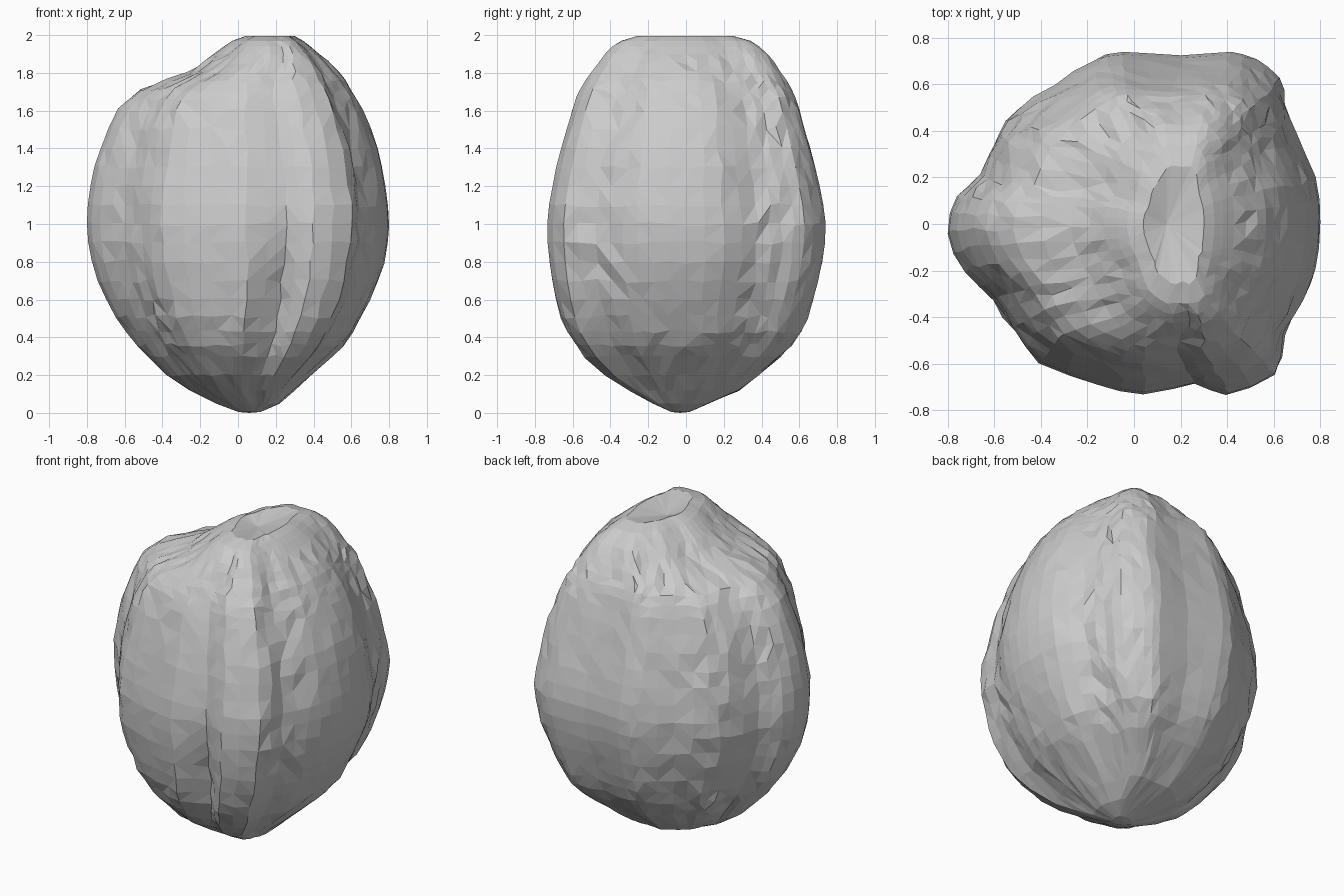
import bpy, bmesh, math, random
from mathutils import Vector

if "Cube" in bpy.data.objects:
    bpy.data.objects.remove(bpy.data.objects["Cube"])

random.seed(4)

# widest cross-section seen from above
OUTLINE = [(.8, 0), (.78, .2), (.69, .38), (.655, .51), (.62, .63), (.52, .71), (.42, .742),
           (.2, .727), (-.05, .742), (-.17, .71), (-.34, .6), (-.5, .49), (-.58, .39),
           (-.66, .21), (-.76, .12), (-.8, -.03), (-.73, -.2), (-.6, -.335), (-.52, -.46),
           (-.4, -.6), (-.16, -.69), (.05, -.735), (.25, -.70), (.4, -.738), (.6, -.65),
           (.645, -.48), (.73, -.33), (.78, -.18)]

# height, then left / right / front / back reach of the body
LEVELS = [(.005, .0, .12, -.08, .02), (.05, -.12, .22, -.18, .12), (.12, -.26, .30, -.30, .28),
          (.2, -.38, .39, -.43, .38), (.3, -.48, .50, -.54, .50), (.43, -.59, .61, -.635, .61),
          (.6, -.70, .70, -.695, .67), (.8, -.775, .775, -.728, .72), (1.0, -.8, .8, -.737, .737),
          (1.2, -.78, .78, -.71, .705), (1.4, -.73, .74, -.665, .655), (1.6, -.635, .66, -.605, .60),
          (1.71, -.52, .60, -.56, .555), (1.8, -.27, .53, -.50, .50), (1.9, -.13, .43, -.43, .43),
          (1.97, -.03, .345, -.35, .34), (1.995, .04, .30, -.26, .25)]


def spline(a, b, c, d, t):
    """Catmull-Rom blend between b and c."""
    return tuple(.5 * (2*q + (r - p)*t + (2*p - 5*q + 4*r - s)*t*t + (3*q - p - 3*r + s)*t**3)
                 for p, q, r, s in zip(a, b, c, d))


def bump(v, centre, width):
    return math.exp(-((v - centre) / width) ** 2)


n = len(OUTLINE)
ring = [spline(*(OUTLINE[(i + k) % n] for k in (-1, 0, 1, 2)), t) for i in range(n) for t in (0, .5)]
m = len(LEVELS)
rows = []
for i in range(m - 1):
    quad = [LEVELS[min(max(i + k, 0), m - 1)] for k in (-1, 0, 1, 2)]
    steps = (0, .5) if 4 <= i <= 14 else (0,)
    rows += [spline(*quad, t) for t in steps]
rows.append(LEVELS[-1])

# lumpy body lofted through the scaled sections
bm = bmesh.new()
rings = []
for z, left, right, front, back in rows:
    loop = []
    cx = max(left, min(right, .0)) if z < 1.7 else (left + right) / 2 * min(1, (z - 1.7) / .2)
    cx = (left + right) / 2 if z < .1 else cx
    cy = (front + back) / 2 if z < .1 else 0
    for x, y in ring:
        px = cx + (x / .8) * ((right - cx) if x > 0 else (cx - left))
        py = cy + (y / .74) * ((back - cy) if y > 0 else (cy - front))
        # groove low on the front beside the right-hand ridge
        dent = .07 * bump(x, .24, .1) * bump(z, .6, .3) if y < 0 else 0
        py += dent
        j = .012 * min(1, z / .4) * (1 if z < 1.9 else .4)
        loop.append(bm.verts.new((px + random.uniform(-j, j) * (abs(y) > .3),
                                  py + random.uniform(-j, j) * (abs(y) < .6),
                                  z + random.uniform(-j, j) * (z < 1.9))))
    rings.append(loop)
for a, b in zip(rings, rings[1:]):
    for i in range(len(a)):
        k = (i + 1) % len(a)
        bm.faces.new((a[i], a[k], b[k], b[i]))

# pointed base and slightly sunken crown
for loop, tip, flip in ((rings[0], (.06, -.03, 0), True), (rings[-1], (.14, 0, 1.955), False)):
    v = bm.verts.new(tip)
    for i in range(len(loop)):
        e = (loop[i], loop[(i + 1) % len(loop)], v)
        bm.faces.new(e[::-1] if flip else e)

# merge crowded points and facet the surface
bmesh.ops.remove_doubles(bm, verts=bm.verts, dist=.022)
bmesh.ops.triangulate(bm, faces=bm.faces)
bmesh.ops.recalc_face_normals(bm, faces=bm.faces)
mesh = bpy.data.meshes.new("nut_body")
bm.to_mesh(mesh)
bm.free()
body = bpy.data.objects.new("nut_body", mesh)
bpy.context.collection.objects.link(body)
